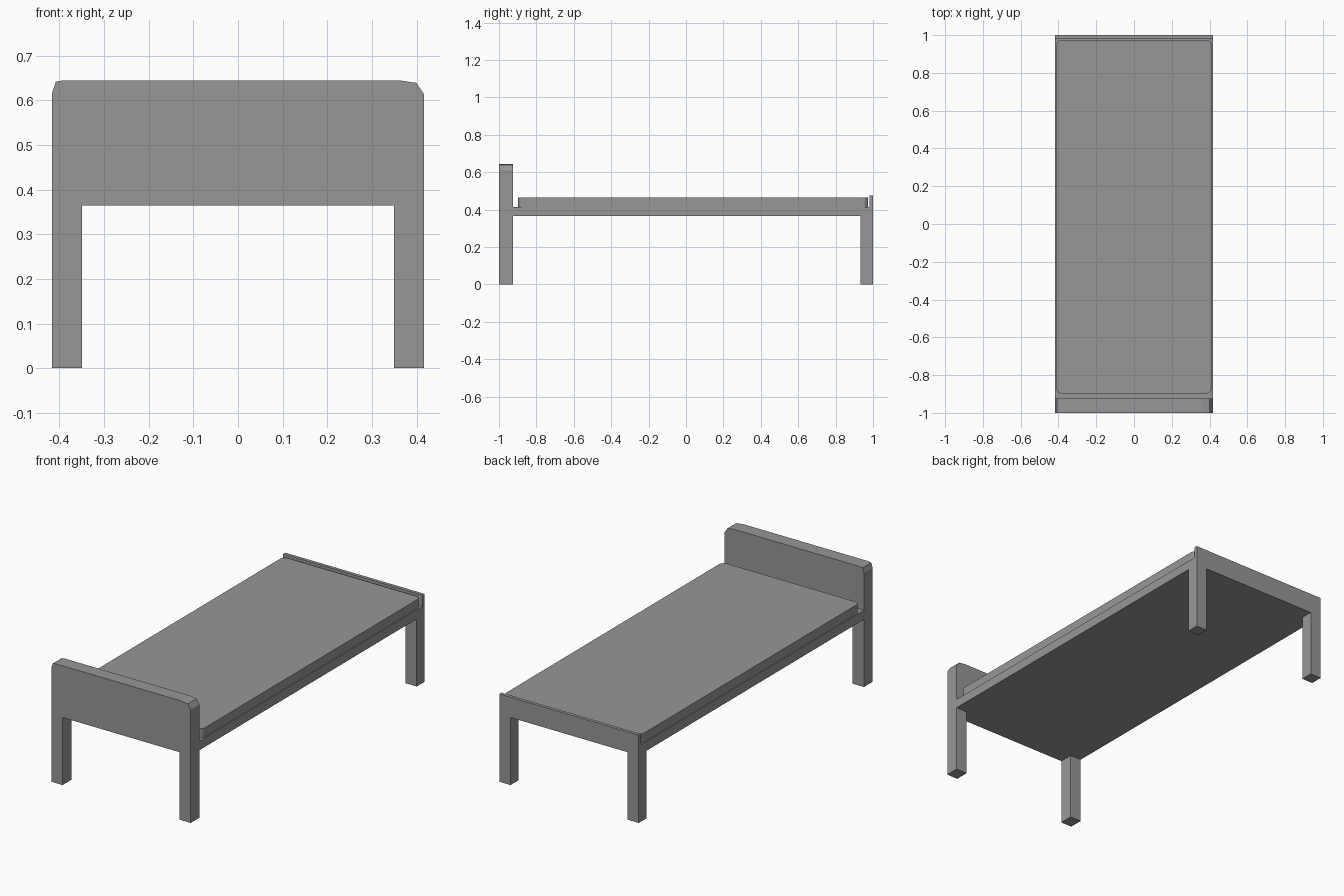
import bpy
import bmesh
from mathutils import Vector

cube = bpy.data.objects.get("Cube")
if cube:
    bpy.data.objects.remove(cube, do_unlink=True)

# Single grey finish
grey = bpy.data.materials.new("plain_grey")
grey.use_nodes = True
colour = (0.31, 0.31, 0.31, 1)
grey.diffuse_color = colour
grey.node_tree.nodes["Principled BSDF"].inputs["Base Color"].default_value = colour

HALF_W = 0.417     # half width of the bed
LEG_X = 0.35       # inner side of the legs
RAIL_Z = 0.365     # underside of the frame
DECK_Z = 0.415     # upper side of the frame
HEAD_Y = -0.925    # inner side of the headboard


def extrude(name, points, depth):
    """Extrude a closed outline of 3D points along the depth vector."""
    bm = bmesh.new()
    face = bm.faces.new([bm.verts.new(p) for p in points])
    moved = bmesh.ops.extrude_face_region(bm, geom=[face])["geom"]
    verts = [v for v in moved if isinstance(v, bmesh.types.BMVert)]
    bmesh.ops.translate(bm, verts=verts, vec=Vector(depth))
    bmesh.ops.recalc_face_normals(bm, faces=bm.faces)
    mesh = bpy.data.meshes.new(name)
    bm.to_mesh(mesh)
    bm.free()
    mesh.materials.append(grey)
    obj = bpy.data.objects.new(name, mesh)
    bpy.context.collection.objects.link(obj)
    return obj


def box(name, x, y, z):
    outline = [(x[0], y[0], z[0]), (x[1], y[0], z[0]),
               (x[1], y[1], z[0]), (x[0], y[1], z[0])]
    return extrude(name, outline, (0, 0, z[1] - z[0]))


# Headboard with its two legs, top corners softened unevenly
outline = [(-HALF_W, 0), (-LEG_X, 0), (-LEG_X, RAIL_Z), (LEG_X, RAIL_Z),
           (LEG_X, 0), (HALF_W, 0), (HALF_W, 0.613), (0.4, 0.639),
           (0.36, 0.645), (-0.39, 0.645), (-0.408, 0.642), (-HALF_W, 0.615)]
extrude("headboard", [(x, -1, z) for x, z in outline], (0, HEAD_Y + 1, 0))

# Bed frame with a thin lip across the foot
side = [(HEAD_Y, RAIL_Z), (1, RAIL_Z), (1, 0.475), (0.982, 0.475),
        (0.982, DECK_Z), (HEAD_Y, DECK_Z)]
extrude("bed_frame", [(-HALF_W, y, z) for y, z in side], (2 * HALF_W, 0, 0))

# Foot legs
for label, s in (("left", 1), ("right", -1)):
    box("foot_leg_" + label, sorted((s * LEG_X, s * HALF_W)), (0.932, 1), (0, RAIL_Z))

# Mattress with rounded vertical corners
mattress = box("mattress", (-0.411, 0.411), (-0.897, 0.974), (DECK_Z, 0.464))
bm = bmesh.new()
bm.from_mesh(mattress.data)
upright = [e for e in bm.edges
           if abs(e.verts[0].co.z - e.verts[1].co.z) > 0.01]
bmesh.ops.bevel(bm, geom=upright, offset=0.026, segments=3, profile=0.5,
                affect='EDGES')
bm.to_mesh(mattress.data)
bm.free()
